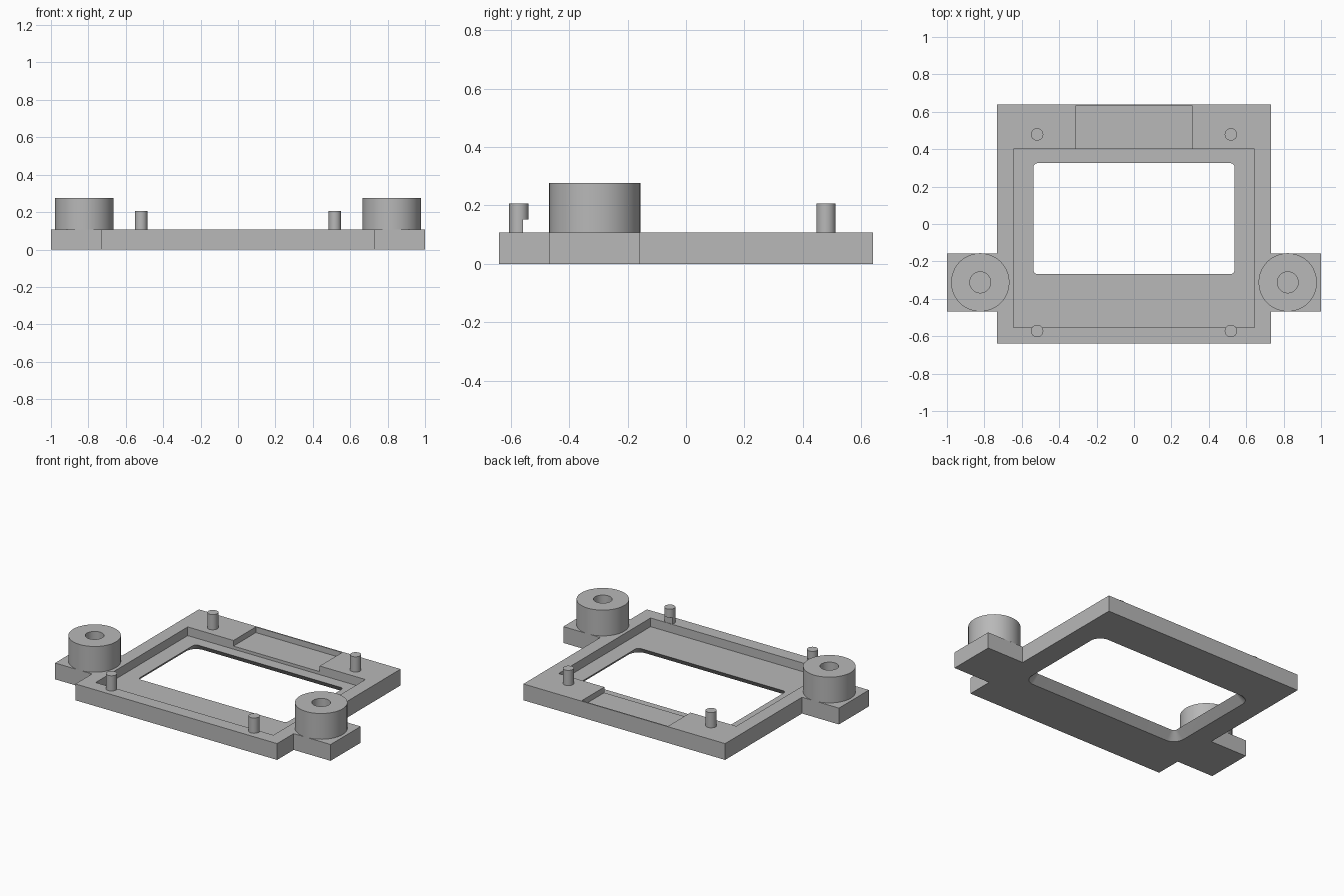
import bpy, bmesh
from math import sin, cos, pi

cube = bpy.data.objects.get("Cube")
if cube:
    bpy.data.objects.remove(cube, do_unlink=True)

grey = bpy.data.materials.new("light grey")
grey.use_nodes = True
colour = (0.48, 0.48, 0.48, 1)
grey.diffuse_color = colour
grey.node_tree.nodes["Principled BSDF"].inputs["Base Color"].default_value = colour

TOP = 0.107      # plate top
FLOOR = 0.05     # pocket floor
PIN_TOP = 0.207


def loft(name, rings, caps=True):
    """Skin a stack of closed rings that have equal point counts."""
    bm = bmesh.new()
    loops = [[bm.verts.new(p) for p in ring] for ring in rings]
    n = len(loops[0])
    for a, b in zip(loops, loops[1:]):
        for i in range(n):
            j = (i + 1) % n
            bm.faces.new((a[i], a[j], b[j], b[i]))
    if caps:
        bm.faces.new(loops[0][::-1])
        bm.faces.new(loops[-1])
    bmesh.ops.recalc_face_normals(bm, faces=bm.faces)
    mesh = bpy.data.meshes.new(name)
    bm.to_mesh(mesh)
    bm.free()
    mesh.materials.append(grey)
    ob = bpy.data.objects.new(name, mesh)
    bpy.context.collection.objects.link(ob)
    return ob


def prism(name, outline, z0, z1):
    return loft(name, [[(x, y, z) for x, y in outline] for z in (z0, z1)])


def box(name, x0, x1, y0, y1, z0, z1):
    return prism(name, [(x0, y0), (x1, y0), (x1, y1), (x0, y1)], z0, z1)


def circle(x, y, r, z, n=48):
    return [(x + r * cos(2 * pi * i / n), y + r * sin(2 * pi * i / n), z) for i in range(n)]


def rounded_rect(x0, x1, y0, y1, r, z, grow=0, steps=8):
    """Rounded rectangle whose sides and corner radius both grow outward."""
    centres = [(x1 - r, y1 - r), (x0 + r, y1 - r), (x0 + r, y0 + r), (x1 - r, y0 + r)]
    ring = []
    for k, (cx, cy) in enumerate(centres):
        for i in range(steps + 1):
            a = (k + i / steps) * pi / 2
            ring.append((cx + (r + grow) * cos(a), cy + (r + grow) * sin(a), z))
    return ring


def carve(ob, cutter):
    """Subtract the cutter and then discard it."""
    mod = ob.modifiers.new("cut", 'BOOLEAN')
    mod.operation = 'DIFFERENCE'
    mod.solver = 'EXACT'
    mod.object = cutter
    deps = bpy.context.evaluated_depsgraph_get()
    mesh = bpy.data.meshes.new_from_object(ob.evaluated_get(deps))
    ob.modifiers.clear()
    ob.data = mesh
    bpy.data.objects.remove(cutter, do_unlink=True)


def smooth(ob):
    bpy.ops.object.select_all(action='DESELECT')
    ob.select_set(True)
    bpy.context.view_layer.objects.active = ob
    bpy.ops.object.shade_smooth_by_angle(angle=0.5)


# Base plate with a mounting ear on each side
half = [(0.732, -0.64), (0.732, -0.468), (1, -0.468),
        (1, -0.157), (0.732, -0.157), (0.732, 0.64)]
outline = half + [(-x, y) for x, y in reversed(half)]
plate = prism("base_plate", outline, 0, TOP)

# Screen pocket, shallow rear recess and window flared toward the underside
carve(plate, box("pocket_cutter", -0.645, 0.645, -0.554, 0.4, FLOOR, 0.3))
carve(plate, box("recess_cutter", -0.313, 0.313, 0.35, 0.632, 0.07, 0.3))
window = (-0.538, 0.538, -0.268, 0.325, 0.022)
carve(plate, loft("window_cutter", [
    rounded_rect(*window, -0.01, grow=0.06),
    rounded_rect(*window, FLOOR),
    rounded_rect(*window, 0.3)]))
smooth(plate)

for side, s in (("left", 1), ("right", -1)):
    # Hollow round boss on the ear
    x, y = s * 0.822, -0.312
    boss = loft(side + "_boss", [
        circle(x, y, 0.156, TOP), circle(x, y, 0.156, 0.276),
        circle(x, y, 0.056, 0.276), circle(x, y, 0.056, TOP)], caps=False)
    smooth(boss)

    # Plain rear pin
    x = s * 0.518
    rear = loft(side + "_rear_pin", [circle(x, 0.479, 0.033, z, 32) for z in (0.1, PIN_TOP)])
    smooth(rear)

    # Front pin, undercut to form a lip over the pocket
    front = loft(side + "_front_pin", [circle(x, -0.572, 0.033, z, 32) for z in (0.1, PIN_TOP)])
    carve(front, box("lip_cutter", x - 0.1, x + 0.1, -0.557, -0.4, 0, 0.152))
    smooth(front)
